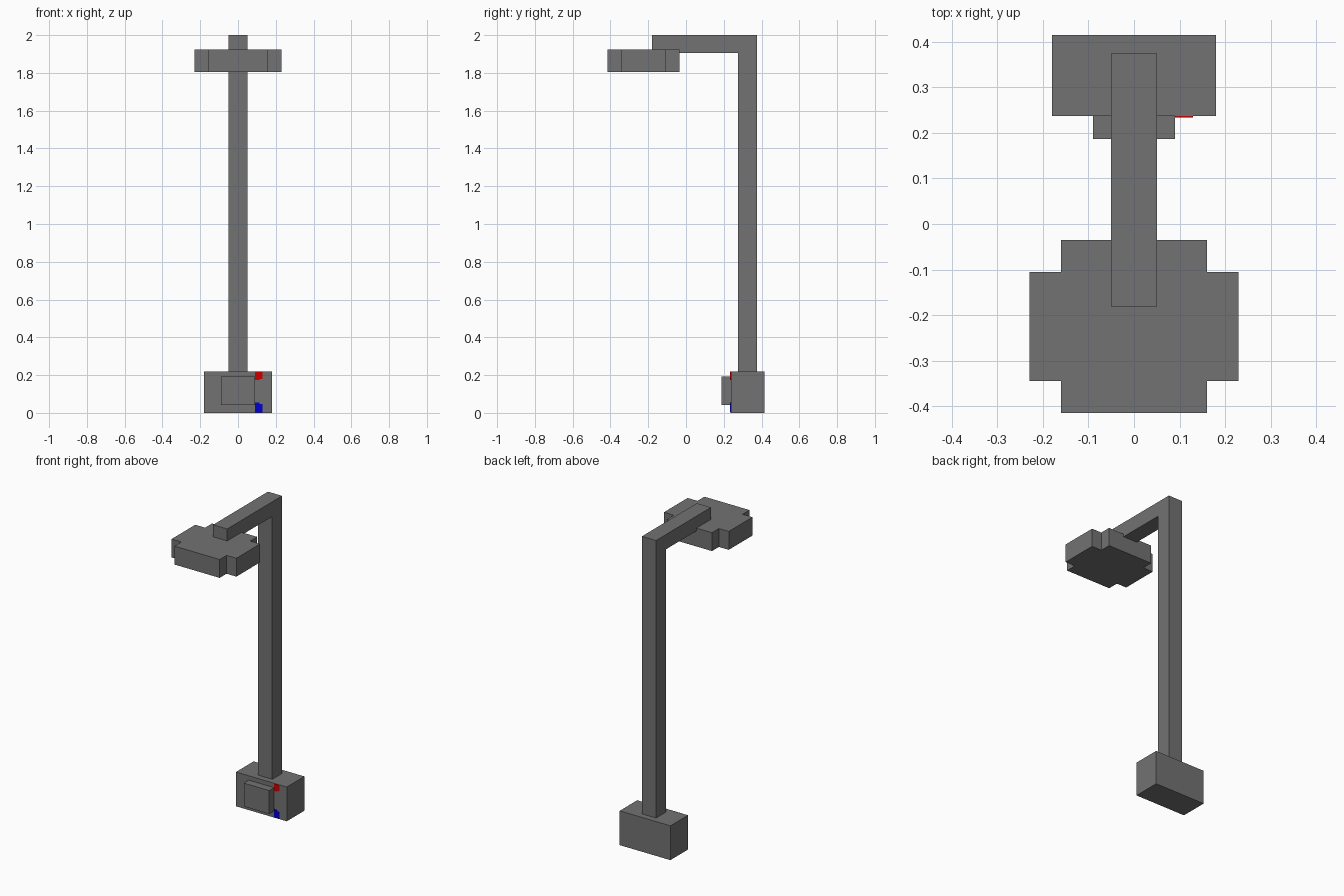
import bpy
import bmesh
from mathutils import Vector

cube = bpy.data.objects.get("Cube")
if cube:
    bpy.data.objects.remove(cube, do_unlink=True)


def make_material(name, rgb):
    mat = bpy.data.materials.new(name)
    mat.use_nodes = True
    colour = (*rgb, 1)
    mat.diffuse_color = colour
    mat.node_tree.nodes["Principled BSDF"].inputs["Base Color"].default_value = colour
    return mat


grey = make_material("grey metal", (0.17, 0.17, 0.17))
red = make_material("hot red", (0.6, 0.0, 0.0))
blue = make_material("cold blue", (0.0, 0.0, 0.6))


def extrude_profile(name, points, depth, mat):
    """Build a flat outline and extrude it along the given vector."""
    bm = bmesh.new()
    face = bm.faces.new([bm.verts.new(p) for p in points])
    result = bmesh.ops.extrude_face_region(bm, geom=[face])
    moved = [v for v in result["geom"] if isinstance(v, bmesh.types.BMVert)]
    bmesh.ops.translate(bm, verts=moved, vec=Vector(depth))
    bmesh.ops.recalc_face_normals(bm, faces=bm.faces)
    mesh = bpy.data.meshes.new(name)
    bm.to_mesh(mesh)
    bm.free()
    mesh.materials.append(mat)
    obj = bpy.data.objects.new(name, mesh)
    bpy.context.collection.objects.link(obj)
    return obj


def box(name, x, y, z, mat):
    outline = [(x[0], y[0], z[0]), (x[1], y[0], z[0]),
               (x[1], y[1], z[0]), (x[0], y[1], z[0])]
    return extrude_profile(name, outline, (0, 0, z[1] - z[0]), mat)


# Valve block and square knob
box("valve_block", (-0.18, 0.18), (0.237, 0.415), (0, 0.22), grey)
box("control_knob", (-0.09, 0.09), (0.187, 0.237), (0.042, 0.192), grey)

# Riser pipe and overhead arm in one bent profile
side = [(0.275, 0.22), (0.375, 0.22), (0.375, 2.0),
        (-0.181, 2.0), (-0.181, 1.905), (0.275, 1.905)]
extrude_profile("pipe", [(-0.05, y, z) for y, z in side], (0.1, 0, 0), grey)

# Shower head: a rectangle with notched corners
wide, narrow, long, short, centre = 0.23, 0.16, 0.19, 0.12, -0.225
quarter = [(wide, short), (narrow, short), (narrow, long)]
outline = []
for sx, sy in ((1, 1), (-1, 1), (-1, -1), (1, -1)):
    corner = quarter if sx * sy > 0 else quarter[::-1]
    outline += [(sx * x, centre + sy * y, 1.805) for x, y in corner]
extrude_profile("shower_head", outline, (0, 0, 0.118), grey)


# Temperature marks: thin plates with one corner cut away
def mark(name, outer_z, inner_z, step_z, mat):
    shape = [(0.09, outer_z), (0.13, outer_z), (0.13, step_z),
             (0.115, step_z), (0.115, inner_z), (0.09, inner_z)]
    extrude_profile(name, [(x, 0.237, z) for x, z in shape], (0, -0.003, 0), mat)


mark("hot_mark", 0.219, 0.173, 0.18, red)
mark("cold_mark", 0.003, 0.055, 0.046, blue)
